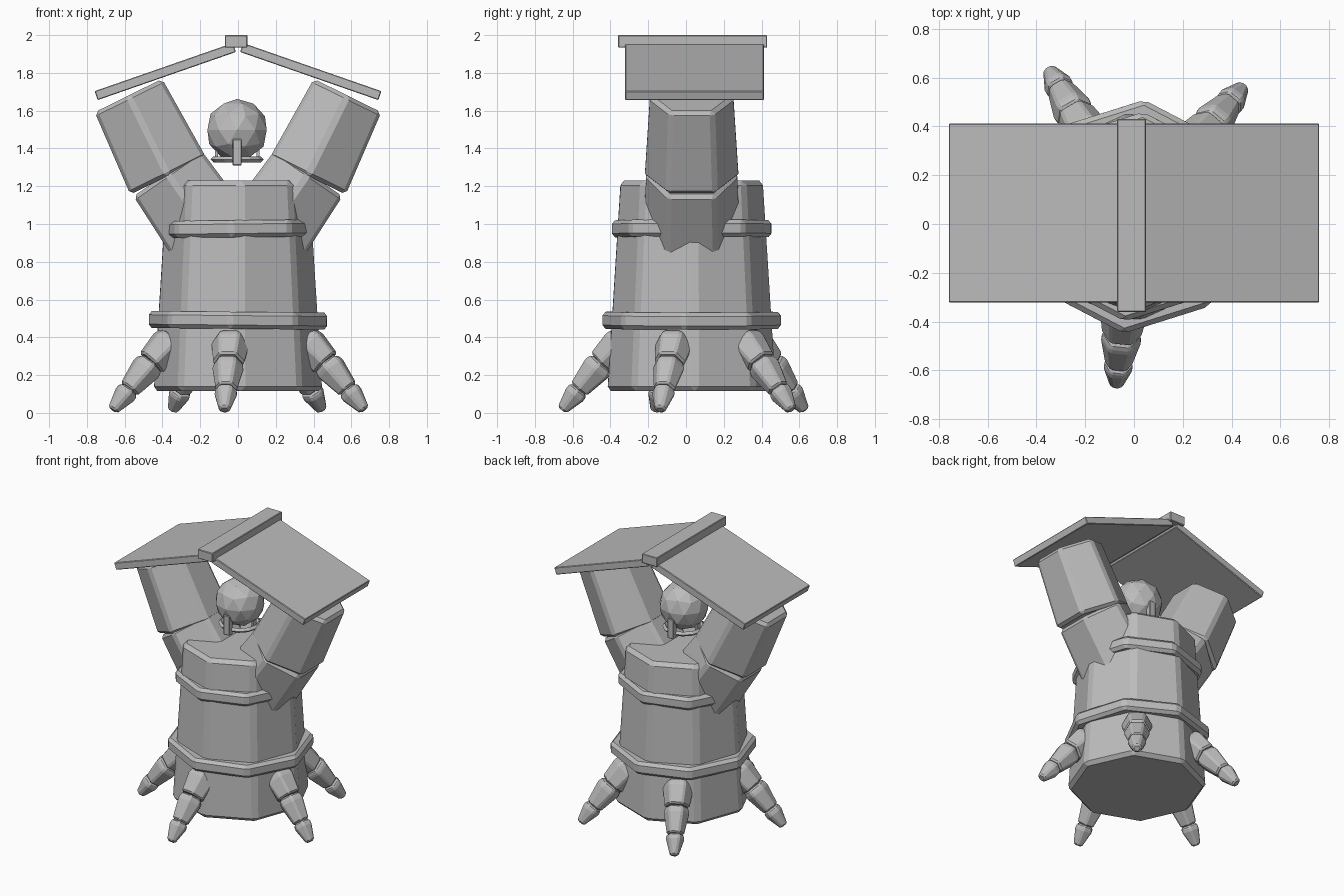
import bpy, bmesh
from math import cos, sin, pi, radians
from mathutils import Vector, Matrix

cube = bpy.data.objects.get("Cube")
if cube:
    bpy.data.objects.remove(cube)

grey = bpy.data.materials.new("stone_grey")
grey.use_nodes = True
colour = (0.5, 0.5, 0.5, 1)
grey.diffuse_color = colour
grey.node_tree.nodes["Principled BSDF"].inputs["Base Color"].default_value = colour

CENTRE = Vector((0, 0.03, 0))


def finish(name, bm, bevel=0):
    """Turn a bmesh into a flat-shaded object with chamfered edges."""
    bmesh.ops.recalc_face_normals(bm, faces=bm.faces)
    mesh = bpy.data.meshes.new(name)
    bm.to_mesh(mesh)
    bm.free()
    mesh.materials.append(grey)
    obj = bpy.data.objects.new(name, mesh)
    bpy.context.collection.objects.link(obj)
    if bevel:
        mod = obj.modifiers.new("chamfer", "BEVEL")
        mod.width = bevel
        mod.segments = 1
        mod.angle_limit = radians(25)
    return obj


def tube(bm, stations, sides, ref, turn=0):
    """Capped tube through (point, radius) stations; ref is the direction of the first corner."""
    axis = (stations[-1][0] - stations[0][0]).normalized()
    u = (ref - axis * ref.dot(axis)).normalized()
    v = axis.cross(u)
    rings = []
    for p, r in stations:
        angles = [2 * pi * i / sides + turn for i in range(sides)]
        rings.append([bm.verts.new(p + r * (cos(a) * u + sin(a) * v)) for a in angles])
    for low, high in zip(rings, rings[1:]):
        for i in range(sides):
            j = (i + 1) % sides
            bm.faces.new((low[i], low[j], high[j], high[i]))
    bm.faces.new(rings[0])
    bm.faces.new(rings[-1])


def box(name, centre, size, tilt=0, bevel=0):
    bm = bmesh.new()
    bmesh.ops.create_cube(bm, size=1, matrix=Matrix.Translation(centre)
                          @ Matrix.Rotation(tilt, 4, "Y") @ Matrix.Diagonal((*size, 1)))
    return finish(name, bm, bevel)


X, Y, Z = Vector((1, 0, 0)), Vector((0, 1, 0)), Vector((0, 0, 1))

# Trunk: tapered octagonal column
bm = bmesh.new()
tube(bm, [(CENTRE + Z * 0.115, 0.455), (CENTRE + Z * 1.23, 0.385)], 8, X, radians(2))
finish("trunk", bm, 0.025)

# Two hoops around the trunk
for name, z, r, tilt in (("lower_hoop", 0.49, 0.48, 0.01), ("upper_hoop", 0.975, 0.43, -0.01)):
    bm = bmesh.new()
    mid = CENTRE + Z * z
    axis = Vector((tilt, 0, 1)) * 0.045
    tube(bm, [(mid - axis, r), (mid + axis, r)], 8, X, radians(-5))
    finish(name, bm, 0.02)

# Arms: two hexagonal segments each, raised to the roof
for side, word in ((1, "left"), (-1, "right")):
    def at(x, z):
        return Vector((side * x, 0.03, z))
    bm = bmesh.new()
    tube(bm, [(at(0.16, 0.96), 0.265), (at(0.375, 1.27), 0.25)], 6, Y)
    finish(word + "_lower_arm", bm, 0.02)
    bm = bmesh.new()
    tube(bm, [(at(0.37, 1.255), 0.258), (at(0.58, 1.68), 0.23)], 6, Y)
    finish(word + "_upper_arm", bm, 0.02)

# Roof: two sloping slabs and a ridge beam
for side, word in ((1, "left"), (-1, "right")):
    box(word + "_roof_slab", (side * 0.385, 0.045, 1.807), (0.775, 0.735, 0.05), side * 0.335, 0.004)
box("ridge_beam", (-0.01, 0.035, 1.967), (0.12, 0.79, 0.066), 0, 0.004)

# Head: faceted ball floating between the arms
bm = bmesh.new()
bmesh.ops.create_icosphere(bm, subdivisions=2, radius=0.165,
                           matrix=Matrix.Translation((-0.005, 0.03, 1.497)))
finish("head", bm)

# Collar ring under the head, with upright clasps
bpy.ops.mesh.primitive_torus_add(major_segments=12, minor_segments=4, major_radius=0.125,
                                 minor_radius=0.016, location=(-0.005, 0.03, 1.342))
collar = bpy.context.object
collar.name = "collar_ring"
collar.data.materials.append(grey)
for s, front, flank in ((-1, "front", "right"), (1, "back", "left")):
    box(front + "_clasp", (-0.005, 0.03 + s * 0.135, 1.38), (0.048, 0.04, 0.14), 0, 0.004)
    box(flank + "_clasp", (s * 0.11 - 0.005, 0.03, 1.37), (0.016, 0.04, 0.07))

# Roots: five jointed legs splayed around the foot of the trunk
HIP, KNEE, ANKLE, TIP = (0.36, 0.385), (0.48, 0.265), (0.60, 0.125), (0.69, 0.015)
for n, degrees in enumerate((-96, -14, 50, 120, 196)):
    out = Vector((cos(radians(degrees)), sin(radians(degrees)), 0))
    side = out.cross(Z)

    def on(p):
        return CENTRE + out * p[0] + Z * p[1]
    bm = bmesh.new()
    for a, b, r0, r1 in ((HIP, KNEE, 0.105, 0.085), (KNEE, ANKLE, 0.088, 0.06),
                         (ANKLE, TIP, 0.066, 0.032)):
        start, end = on(a), on(b)
        tube(bm, [(start, r0 * 0.85), (start.lerp(end, 0.2), r0), (end, r1)], 6, side)
    finish("root_leg_%d" % (n + 1), bm, 0.01)
